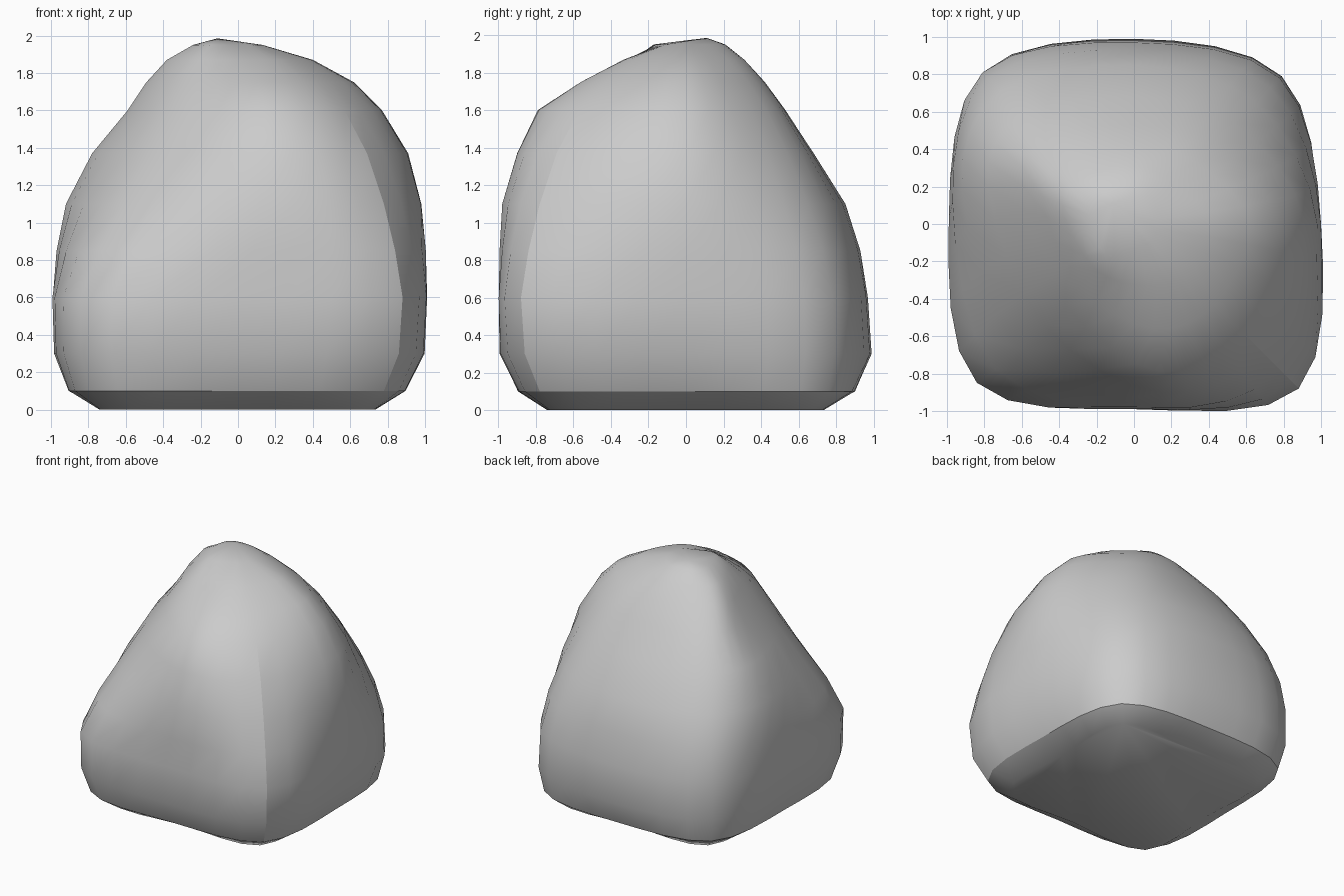
import bpy, bmesh, math
from mathutils import Vector

if "Cube" in bpy.data.objects:
    bpy.data.objects.remove(bpy.data.objects["Cube"])

# Cross-sections: height, lean of the front/left midpoints, then reach towards
# E, NE, N, NW, W, SW, S, SE (diagonals give |x| = |y|)
LEVELS = [
    (0.00, 0.00, .71, .67, .71, .67, .71, .68, .71, .67),
    (0.10, 0.00, .89, .76, .90, .77, .90, .79, .89, .78),
    (0.30, 0.00, .99, .79, .99, .81, .98, .84, .99, .86),
    (0.60, 0.03, 1.0, .78, .97, .81, .99, .84, .99, .88),
    (0.85, 0.12, 1.0, .73, .93, .78, .97, .74, .99, .84),
    (1.10, 0.18, .98, .65, .85, .71, .92, .61, .98, .78),
    (1.37, 0.20, .91, .54, .68, .59, .78, .48, .90, .69),
    (1.60, 0.20, .77, .43, .53, .46, .59, .37, .79, .57),
    (1.75, 0.15, .62, .33, .42, .35, .49, .29, .56, .43),
    (1.87, 0.10, .40, .22, .31, .26, .38, .21, .33, .27),
    (1.95, 0.05, .13, .11, .20, .19, .24, .15, .12, .09),
]
DIRS = [(1, 0), (1, 1), (0, 1), (-1, 1), (-1, 0), (-1, -1), (0, -1), (1, -1)]
STEPS = 4


def spline(a, b, c, d, t):
    return 0.5 * (2 * b + (c - a) * t + (2 * a - 5 * b + 4 * c - d) * t * t
                  + (3 * b - a - 3 * c + d) * t ** 3)


def section(level):
    z, lean, *reach = level
    pts = [Vector((dx * r, dy * r, z)) for (dx, dy), r in zip(DIRS, reach)]
    pts[4].y += lean
    pts[5].y -= lean * 0.3
    pts[6].x += lean * 0.7
    return [spline(pts[i - 1], pts[i], pts[(i + 1) % 8], pts[(i + 2) % 8], s / STEPS)
            for i in range(8) for s in range(STEPS)]


# Boulder body: skin the sections, close the base and the blunt peak
bm = bmesh.new()
rings = [[bm.verts.new(p) for p in section(lv)] for lv in LEVELS]
n = len(rings[0])
for low, high in zip(rings, rings[1:]):
    for i in range(n):
        j = (i + 1) % n
        bm.faces.new((low[i], low[j], high[j], high[i]))
bm.faces.new(rings[0][::-1])
peak = bm.verts.new((-0.11, 0.11, 1.985))
for i in range(n):
    bm.faces.new((rings[-1][i], rings[-1][(i + 1) % n], peak))
bmesh.ops.recalc_face_normals(bm, faces=bm.faces)

mesh = bpy.data.meshes.new("boulder")
bm.to_mesh(mesh)
bm.free()
boulder = bpy.data.objects.new("boulder", mesh)
bpy.context.collection.objects.link(boulder)
bpy.context.view_layer.objects.active = boulder
boulder.select_set(True)
bpy.ops.object.shade_smooth_by_angle(angle=math.radians(50))

# Hard shading break around the underside and up the front right corner
for edge in mesh.edges:
    a, b = (mesh.vertices[i].co for i in edge.vertices)
    on_base_rim = abs(a.z - 0.1) < 1e-4 and abs(b.z - 0.1) < 1e-4
    on_corner = (abs(a.x + a.y) < 1e-4 and abs(b.x + b.y) < 1e-4
                 and min(a.x, b.x) > 0.5 and min(a.z, b.z) > 0.05)
    if on_base_rim or on_corner:
        edge.use_edge_sharp = True
